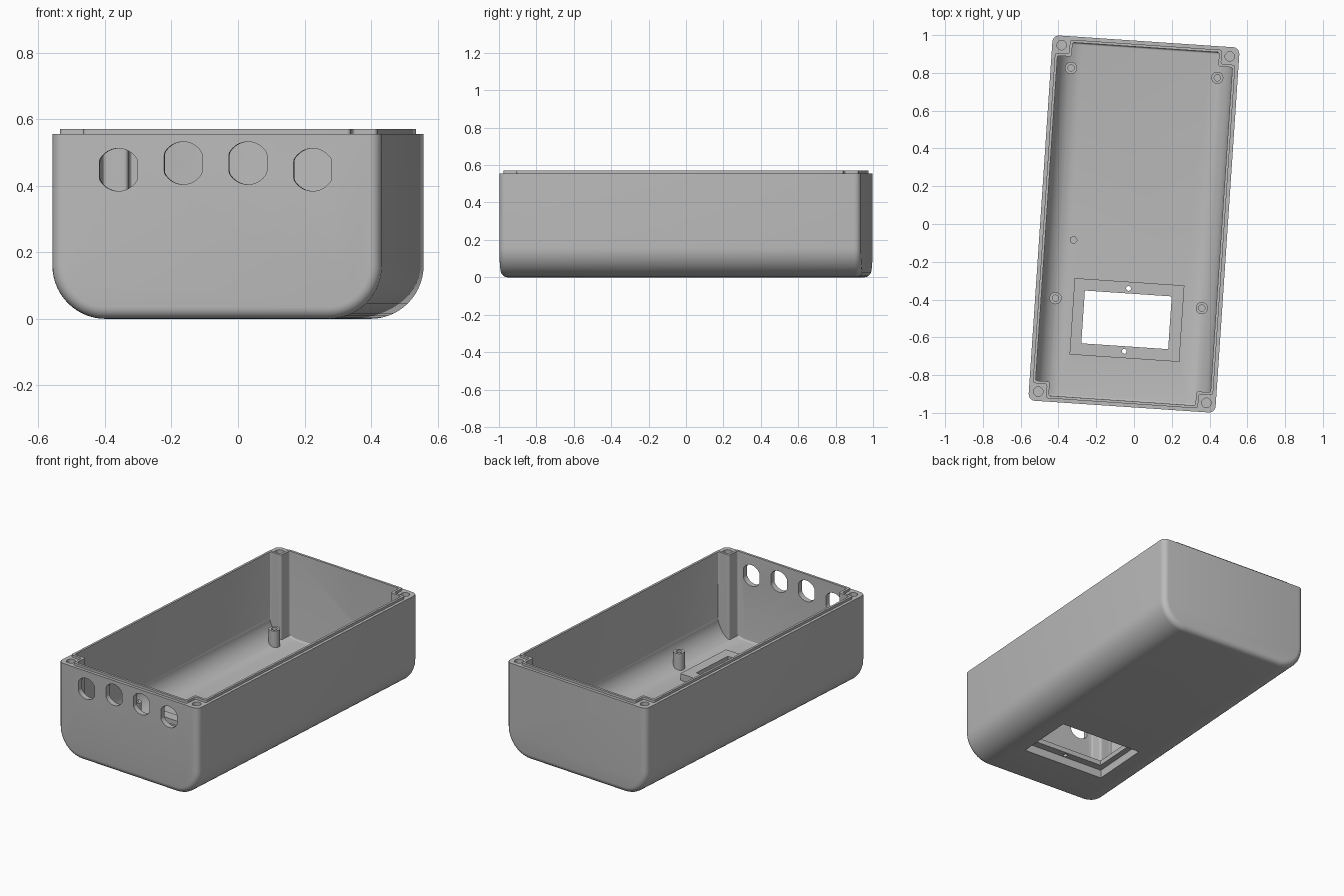
import bpy, bmesh, math
from mathutils import Matrix, Vector

if "Cube" in bpy.data.objects:
    bpy.data.objects.remove(bpy.data.objects["Cube"])

W, L, RIM, TOP = 0.496, 0.969, 0.555, 0.57   # half width, half length, heights
WALL, FLOOR = 0.032, 0.04
TURN = Matrix.Rotation(math.radians(-3.85), 4, 'Z')

grey = bpy.data.materials.new("light_grey_plastic")
grey.diffuse_color = (0.5, 0.5, 0.5, 1)
grey.use_nodes = True
grey.node_tree.nodes["Principled BSDF"].inputs["Base Color"].default_value = grey.diffuse_color


def finish(bm, name):
    bmesh.ops.recalc_face_normals(bm, faces=bm.faces[:])
    me = bpy.data.meshes.new(name)
    bm.to_mesh(me)
    bm.free()
    ob = bpy.data.objects.new(name, me)
    bpy.context.collection.objects.link(ob)
    me.materials.append(grey)
    return ob


def prism(name, pts, z0, z1, r=0.0):
    """Vertical extrusion of a plan outline, upright edges rounded by r."""
    bm = bmesh.new()
    f = bm.faces.new([bm.verts.new((x, y, z0)) for x, y in pts])
    new = bmesh.ops.extrude_face_region(bm, geom=[f])['geom']
    bmesh.ops.translate(bm, vec=(0, 0, z1 - z0),
                        verts=[g for g in new if isinstance(g, bmesh.types.BMVert)])
    if r:
        up = [e for e in bm.edges if abs(e.verts[0].co.z - e.verts[1].co.z) > 1e-4]
        bmesh.ops.bevel(bm, geom=up, offset=r, segments=5, profile=0.5, affect='EDGES')
    return finish(bm, name)


def rect(x0, x1, y0, y1):
    return [(x0, y0), (x1, y0), (x1, y1), (x0, y1)]


def disc(x, y, r, n=24):
    return [(x + r * math.cos(2 * math.pi * i / n), y + r * math.sin(2 * math.pi * i / n))
            for i in range(n)]


def notched(inset, notch):
    """Plan rectangle with square steps around the four screw bosses."""
    a, b, c, d = W - inset, L - inset, W - notch, L - notch
    q = [(a, d), (c, d), (c, b)]
    left = [(-x, y) for x, y in reversed(q)]
    half = q + left
    return half + [(-x, -y) for x, y in half]


def tub(name, hx, hy, z0, z1, r_long, r_end):
    """Block with big rounds along the long bottom edges, small ones at the ends."""
    bm = bmesh.new()
    bmesh.ops.create_cube(bm, size=2)
    for v in bm.verts:
        v.co = (v.co.x * hx, v.co.y * hy, z1 if v.co.z > 0 else z0)
    low = [e for e in bm.edges if all(abs(v.co.z - z0) < 1e-5 for v in e.verts)
           and abs(e.verts[0].co.y - e.verts[1].co.y) > 0.1]
    bmesh.ops.bevel(bm, geom=low, offset=r_long, segments=14, profile=0.5, affect='EDGES')
    ends = [e for e in bm.edges
            if abs(e.verts[0].co.y - e.verts[1].co.y) < 1e-5
            and not all(abs(v.co.z - z1) < 1e-5 for v in e.verts)]
    bmesh.ops.bevel(bm, geom=ends, offset=r_end, segments=5, profile=0.5, affect='EDGES')
    return finish(bm, name)


def combine(ob, tool, op):
    m = ob.modifiers.new(op, 'BOOLEAN')
    m.operation, m.object, m.solver = op, tool, 'EXACT'
    bpy.context.view_layer.update()
    me = bpy.data.meshes.new_from_object(
        ob.evaluated_get(bpy.context.evaluated_depsgraph_get()))
    ob.modifiers.clear()
    ob.data = me
    bpy.data.objects.remove(tool)


# Enclosure: rounded block, raised sealing lip, hollow with corner bosses
body = tub("enclosure", W, L, 0, RIM, 0.16, 0.035)
combine(body, prism("lip", notched(0.018, 0.093), RIM - 0.02, TOP, 0.012), 'UNION')
cavity = tub("cavity", W - WALL, L - WALL, FLOOR, 0.8, 0.13, 0.01)
combine(cavity, prism("cavity_plan", notched(WALL - 0.002, 0.107), 0, 0.7, 0.012), 'INTERSECT')
combine(body, cavity, 'DIFFERENCE')

# Screw holes in the corner bosses
for sx in (-1, 1):
    for sy in (-1, 1):
        combine(body, prism("screw", disc(sx * (W - 0.05), sy * (L - 0.05), 0.025),
                            0.33, 0.7), 'DIFFERENCE')

# Display frame: raised platform, pocket from below, window and fixing holes
combine(body, prism("platform", rect(-0.294, 0.288, -0.712, -0.307), 0.02, 0.08), 'UNION')
combine(body, prism("pocket", rect(-0.272, 0.266, -0.695, -0.325), -0.1, 0.05), 'DIFFERENCE')
combine(body, prism("window", rect(-0.236, 0.225, -0.649, -0.369), -0.1, 0.2), 'DIFFERENCE')
for y in (-0.342, -0.676):
    combine(body, prism("fixing", disc(-0.006, y, 0.013, 16), -0.1, 0.2), 'DIFFERENCE')

# Small five-sided blind hole in the floor
combine(body, prism("blind_hole", disc(-0.314, -0.106, 0.02, 5), 0.02, 0.2), 'DIFFERENCE')

# Connector holes through the front wall, with flattened sides
for x, z in ((-0.295, 0.448), (-0.1, 0.468), (0.095, 0.468), (0.29, 0.448)):
    pts = [(max(-0.057, min(0.057, px)), py) for px, py in disc(0, 0, 0.064, 48)]
    hole = prism("connector_hole", pts, -0.06, 0.06)
    hole.data.transform(Matrix.Translation((x, -L, z)) @ Matrix.Rotation(math.pi / 2, 4, 'X'))
    combine(body, hole, 'DIFFERENCE')

# Board standoffs
parts = [body]
for x in (-0.388, 0.388):
    for y in (-0.42, 0.802):
        post = prism("standoff", disc(x, y, 0.032, 32), 0.03, 0.145)
        combine(post, prism("bore", disc(x, y, 0.017, 20), 0.06, 0.3), 'DIFFERENCE')
        parts.append(post)

# Turn the whole assembly and smooth the rounds
for ob in parts:
    ob.data.transform(TURN)
    ob.select_set(True)
bpy.context.view_layer.objects.active = body
bpy.ops.object.shade_smooth_by_angle(angle=math.radians(30))
